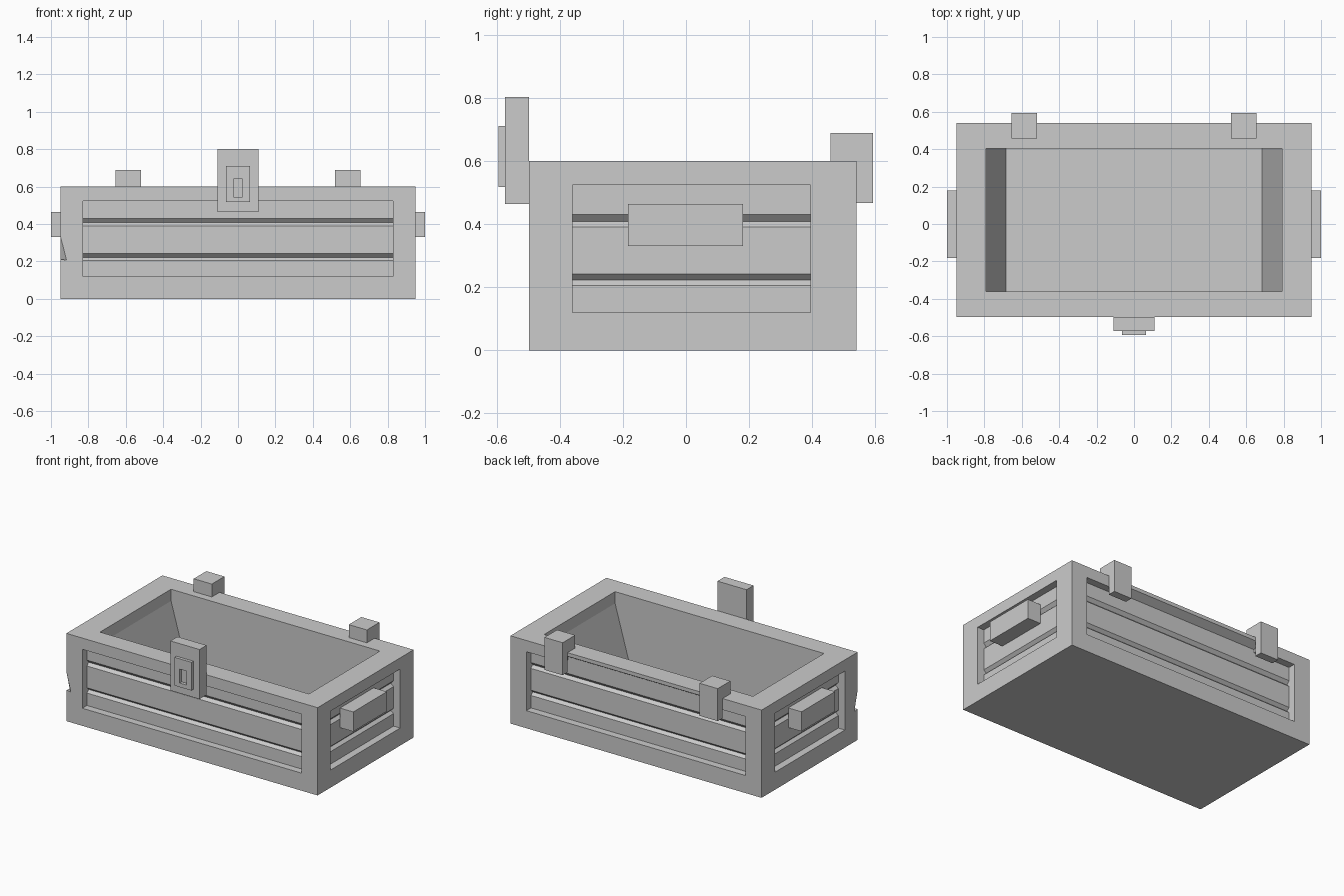
import bpy, bmesh
from mathutils import Vector

if "Cube" in bpy.data.objects:
    bpy.data.objects.remove(bpy.data.objects["Cube"])


def make(name, bm):
    bmesh.ops.recalc_face_normals(bm, faces=bm.faces)
    me = bpy.data.meshes.new(name)
    bm.to_mesh(me)
    bm.free()
    ob = bpy.data.objects.new(name, me)
    bpy.context.collection.objects.link(ob)
    return ob


def prism(name, profile, axis_a, axis_len, lo, hi):
    """Extrude a (a, z) profile from lo to hi along another axis."""
    bm = bmesh.new()
    verts = []
    for a, z in profile:
        p = Vector((0, 0, z))
        p[axis_a], p[axis_len] = a, lo
        verts.append(bm.verts.new(p))
    face = bm.faces.new(verts)
    out = bmesh.ops.extrude_face_region(bm, geom=[face])
    step = Vector((0, 0, 0))
    step[axis_len] = hi - lo
    bmesh.ops.translate(bm, vec=step, verts=[v for v in out["geom"] if isinstance(v, bmesh.types.BMVert)])
    return make(name, bm)


def box(name, x0, x1, y0, y1, z0, z1):
    return prism(name, [(x0, z0), (x1, z0), (x1, z1), (x0, z1)], 0, 1, y0, y1)


def cut(target, cutter):
    """Subtract the cutter and discard it."""
    mod = target.modifiers.new("cut", 'BOOLEAN')
    mod.operation, mod.solver, mod.object = 'DIFFERENCE', 'EXACT', cutter
    bpy.context.view_layer.objects.active = target
    bpy.ops.object.modifier_apply(modifier=mod.name)
    bpy.data.objects.remove(cutter, do_unlink=True)


FRONT, BACK, SIDE = -0.497, 0.54, 0.95

# Chest body with a cavity whose end walls slope inward
body = box("chest_body", -SIDE, SIDE, FRONT, BACK, 0, 0.6)
cavity = [(-0.79, 0.7), (-0.79, 0.52), (-0.685, 0.15), (0.685, 0.15), (0.79, 0.52), (0.79, 0.7)]
cut(body, prism("cavity", cavity, 0, 1, -0.362, 0.405))

# Recessed plank panels with V grooves: (depth, height)
panel = [(-0.05, 0.12), (0.05, 0.12), (0.05, 0.205), (0.07, 0.222), (0.05, 0.241),
         (0.05, 0.39), (0.07, 0.408), (0.05, 0.43), (0.05, 0.523), (-0.05, 0.523)]
for axis, other, face, inward, lo, hi in (
        (1, 0, FRONT, 1, -0.83, 0.83), (1, 0, BACK, -1, -0.83, 0.83),
        (0, 1, -SIDE, 1, -0.36, 0.395), (0, 1, SIDE, -1, -0.36, 0.395)):
    cut(body, prism("panel", [(face + inward * d, z) for d, z in panel], axis, other, lo, hi))

# Undercut of the back rim between the hinges
cut(body, prism("undercut", [(0.6, 0.585), (0.54, 0.575), (0.49, 0.545), (0.49, 0.5), (0.6, 0.5)],
                1, 0, -0.55, 0.55))

# Chip in the front left corner
bm = bmesh.new()
for p in ((-0.953, -0.5, 0.36), (-0.912, -0.502, 0.207), (-0.953, -0.458, 0.207), (-0.97, -0.52, 0.218)):
    bm.verts.new(p)
bmesh.ops.convex_hull(bm, input=bm.verts)
cut(body, make("chip", bm))

# Hinges and handles, mirrored left and right
for s, side in ((-1, "left"), (1, "right")):
    xs = sorted((s * 0.518, s * 0.655))
    hinge = [(0.457, 0.6), (0.54, 0.6), (0.54, 0.466), (0.593, 0.466), (0.593, 0.688), (0.457, 0.688)]
    prism(side + "_hinge", hinge, 1, 0, *xs)
    xs = sorted((s * 0.9, s * 1.0))
    box(side + "_handle", *xs, -0.183, 0.18, 0.33, 0.464)

# Latch with a lock plate and keyhole
box("latch", -0.11, 0.11, -0.573, FRONT, 0.463, 0.802)
plate = box("lock_plate", -0.063, 0.063, -0.594, -0.573, 0.517, 0.71)
cut(plate, box("keyhole", -0.025, 0.025, -0.65, -0.55, 0.545, 0.64))
